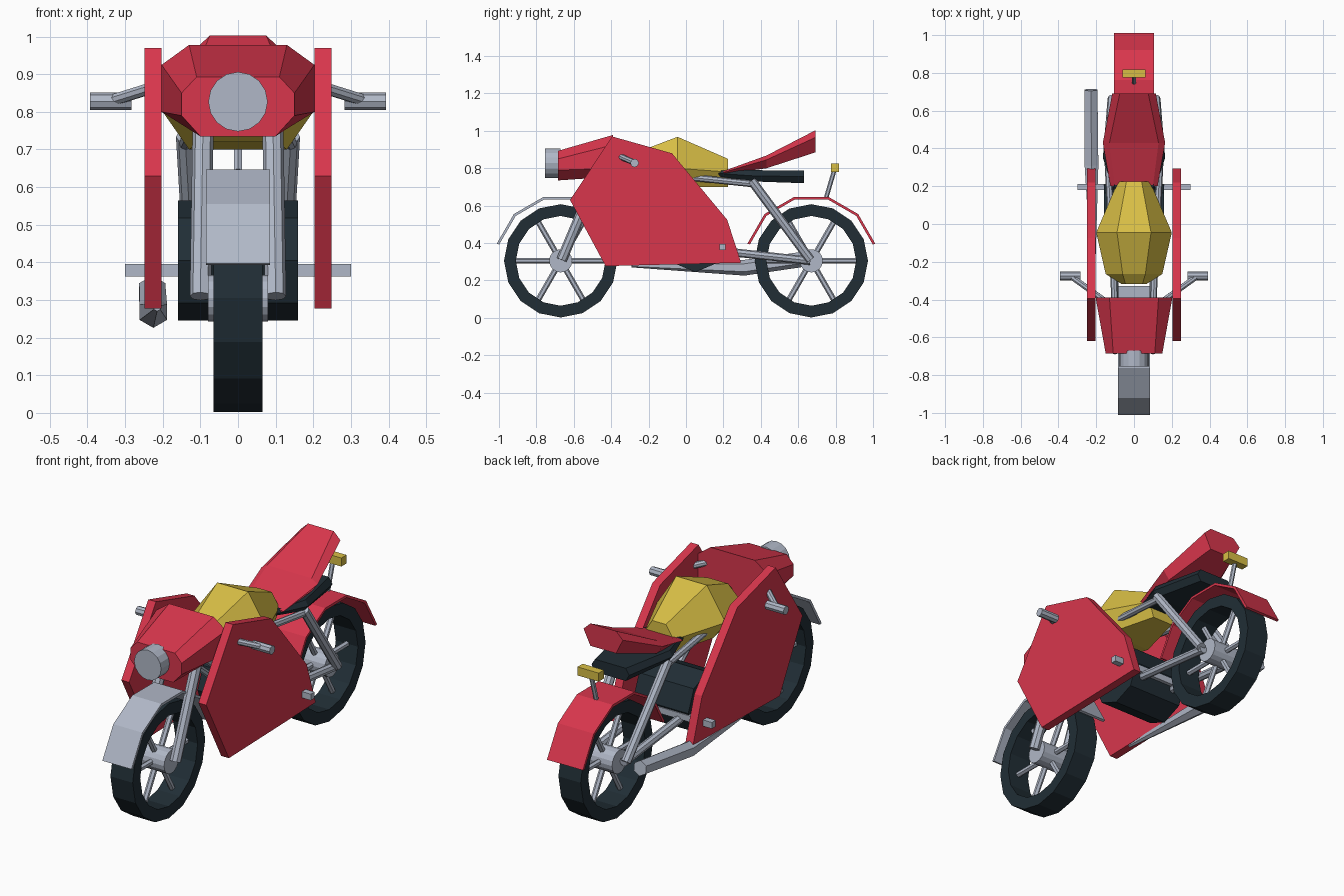
import bpy, bmesh
from math import sin, cos, pi, radians
from mathutils import Vector

cube = bpy.data.objects.get("Cube")
if cube:
    bpy.data.objects.remove(cube, do_unlink=True)


def make_material(name, rgb):
    m = bpy.data.materials.new(name)
    m.use_nodes = True
    m.diffuse_color = (*rgb, 1)
    m.node_tree.nodes["Principled BSDF"].inputs["Base Color"].default_value = (*rgb, 1)
    return m


RED = make_material("red paint", (0.69, 0.037, 0.073))
GREY = make_material("grey metal", (0.434, 0.477, 0.57))
YELLOW = make_material("yellow paint", (0.69, 0.52, 0.06))
DARK = make_material("dark rubber", (0.015, 0.027, 0.036))


def finish(name, bm, mat):
    bmesh.ops.recalc_face_normals(bm, faces=bm.faces)
    me = bpy.data.meshes.new(name)
    bm.to_mesh(me)
    bm.free()
    me.materials.append(mat)
    ob = bpy.data.objects.new(name, me)
    bpy.context.collection.objects.link(ob)
    return ob


def loft(name, rings, mat, closed=False):
    """Skin a run of equal-sized rings; cap the ends, or join last to first."""
    bm = bmesh.new()
    vs = [[bm.verts.new(p) for p in ring] for ring in rings]
    pairs = list(zip(vs, vs[1:])) + ([(vs[-1], vs[0])] if closed else [])
    n = len(vs[0])
    for a, b in pairs:
        for i in range(n):
            j = (i + 1) % n
            bm.faces.new((a[i], a[j], b[j], b[i]))
    if not closed:
        bm.faces.new(vs[0])
        bm.faces.new(vs[-1])
    return finish(name, bm, mat)


def body(name, sections, mat):
    """Symmetric shell: each section is y plus a half outline of (x, z)."""
    rings = [[(x, y, z) for x, z in half] + [(-x, y, z) for x, z in reversed(half)]
             for y, half in sections]
    return loft(name, rings, mat)


def tube(name, stops, mat, sides=8):
    """Round bar through (point, radius) stops."""
    pts = [Vector(p) for p, r in stops]
    rings = []
    for i, (p, r) in enumerate(stops):
        d = (pts[min(i + 1, len(pts) - 1)] - pts[max(i - 1, 0)]).normalized()
        u = Vector((1, 0, 0)) if abs(d.x) < 0.8 else Vector((0, 0, 1))
        v = d.cross(u).normalized()
        u = v.cross(d)
        rings.append([pts[i] + r * (cos(t) * v + sin(t) * u)
                      for t in (2 * pi * k / sides for k in range(sides))])
    return loft(name, rings, mat)


def rod(name, a, b, r, mat=GREY, sides=8):
    return tube(name, [(a, r), (b, r)], mat, sides)


def box(name, lo, hi, mat):
    ring = [(lo[0], lo[2]), (hi[0], lo[2]), (hi[0], hi[2]), (lo[0], hi[2])]
    return loft(name, [[(x, y, z) for x, z in ring] for y in (lo[1], hi[1])], mat)


AXLE = 0.305


def wheel(label, cy):
    def at(x, r, t):
        return (x, cy + r * sin(t), AXLE + r * cos(t))
    # Tyre ring with flat side walls
    w = 0.065
    loft(label + "_tyre", [[at(-w, 0.303, t), at(w, 0.303, t), at(w, 0.24, t), at(-w, 0.24, t)]
                           for t in (2 * pi * k / 16 for k in range(16))], DARK, True)
    rod(label + "_hub", (-0.08, cy, AXLE), (0.08, cy, AXLE), 0.062, sides=16)
    for k in range(6):
        t = pi / 2 + k * pi / 3
        rod(f"{label}_spoke_{k + 1}", at(0, 0.04, t), at(0, 0.25, t), 0.015, sides=6)


def fender(label, cy, half, mat):
    rings = []
    for deg in range(-75, 76, 30):
        t = radians(deg)
        rings.append([(x, cy + r * sin(t), AXLE + r * cos(t))
                      for x, r in ((-half, 0.34), (half, 0.34), (half, 0.354), (-half, 0.354))])
    loft(label + "_fender", rings, mat)


# Wheels and fenders
wheel("front", -0.67)
wheel("rear", 0.67)
fender("front", -0.67, 0.085, GREY)
fender("rear", 0.67, 0.105, RED)

# Paired parts
OUTLINE = [(-0.395, 0.97), (-0.075, 0.88), (0.22, 0.525),
           (0.295, 0.295), (-0.43, 0.277), (-0.62, 0.63)]
for side, s in (("left", 1), ("right", -1)):
    loft(side + "_side_panel", [[(s * x, y, z) for y, z in OUTLINE] for x in (0.203, 0.248)], RED)
    rod(side + "_fork", (s * 0.1, -0.665, 0.31), (s * 0.092, -0.455, 0.81), 0.028)
    rod(side + "_stay", (s * 0.115, 0.665, 0.31), (s * 0.14, 0.35, 0.735), 0.025)
    rod(side + "_swing_arm", (s * 0.1, 0.665, 0.305), (s * 0.1, 0.12, 0.365), 0.022)
    rod(side + "_frame_rail", (s * 0.14, 0.37, 0.715), (s * 0.1, -0.44, 0.8), 0.018)
    rod(side + "_down_tube", (s * 0.1, -0.42, 0.76), (s * 0.1, 0.0, 0.42), 0.018)
    rod(side + "_handlebar", (s * 0.08, -0.46, 0.91), (s * 0.33, -0.28, 0.832), 0.016)
    rod(side + "_grip", (s * 0.283, -0.275, 0.828), (s * 0.393, -0.275, 0.828), 0.023)

# Engine and foot bar
rod("engine", (-0.16, 0.05, 0.405), (0.16, 0.05, 0.405), 0.16, DARK)
box("foot_bar", (-0.3, 0.18, 0.363), (0.3, 0.212, 0.396), GREY)

# Exhaust
tube("exhaust", [((-0.215, -0.29, 0.28), 0.01), ((-0.225, 0.31, 0.268), 0.042),
                 ((-0.228, 0.71, 0.325), 0.04)], GREY, 6)

# Nose fairing and headlight
body("nose_fairing", [
    (-0.685, [(0.11, 0.893), (0.15, 0.85), (0.15, 0.79), (0.1, 0.735)]),
    (-0.39, [(0.13, 0.978), (0.203, 0.925), (0.203, 0.8), (0.13, 0.755)])], RED)
rod("headlight", (0, -0.755, 0.827), (0, -0.67, 0.827), 0.079, sides=16)

# Fuel tank
body("fuel_tank", [
    (-0.318, [(0.045, 0.84), (0.065, 0.8), (0.045, 0.76)]),
    (-0.265, [(0.06, 0.885), (0.15, 0.8), (0.1, 0.72)]),
    (-0.045, [(0.09, 0.968), (0.2, 0.8), (0.13, 0.7)]),
    (0.225, [(0.04, 0.85), (0.085, 0.78), (0.06, 0.7)])], YELLOW)

# Seat and tail
body("seat", [
    (0.1, [(0.07, 0.786), (0.08, 0.778), (0.07, 0.768)]),
    (0.35, [(0.15, 0.79), (0.165, 0.76), (0.14, 0.73)]),
    (0.632, [(0.09, 0.787), (0.11, 0.755), (0.09, 0.72)])], DARK)
body("tail", [
    (0.2, [(0.1, 0.785), (0.125, 0.778), (0.1, 0.768)]),
    (0.43, [(0.13, 0.868), (0.165, 0.845), (0.13, 0.8)]),
    (0.692, [(0.075, 1.003), (0.115, 0.965), (0.075, 0.885)])], RED)

# Tail light on its stalk
rod("tail_light_stalk", (0, 0.75, 0.645), (0, 0.793, 0.79), 0.012, sides=6)
box("tail_light", (-0.062, 0.775, 0.78), (0.062, 0.818, 0.825), YELLOW)
